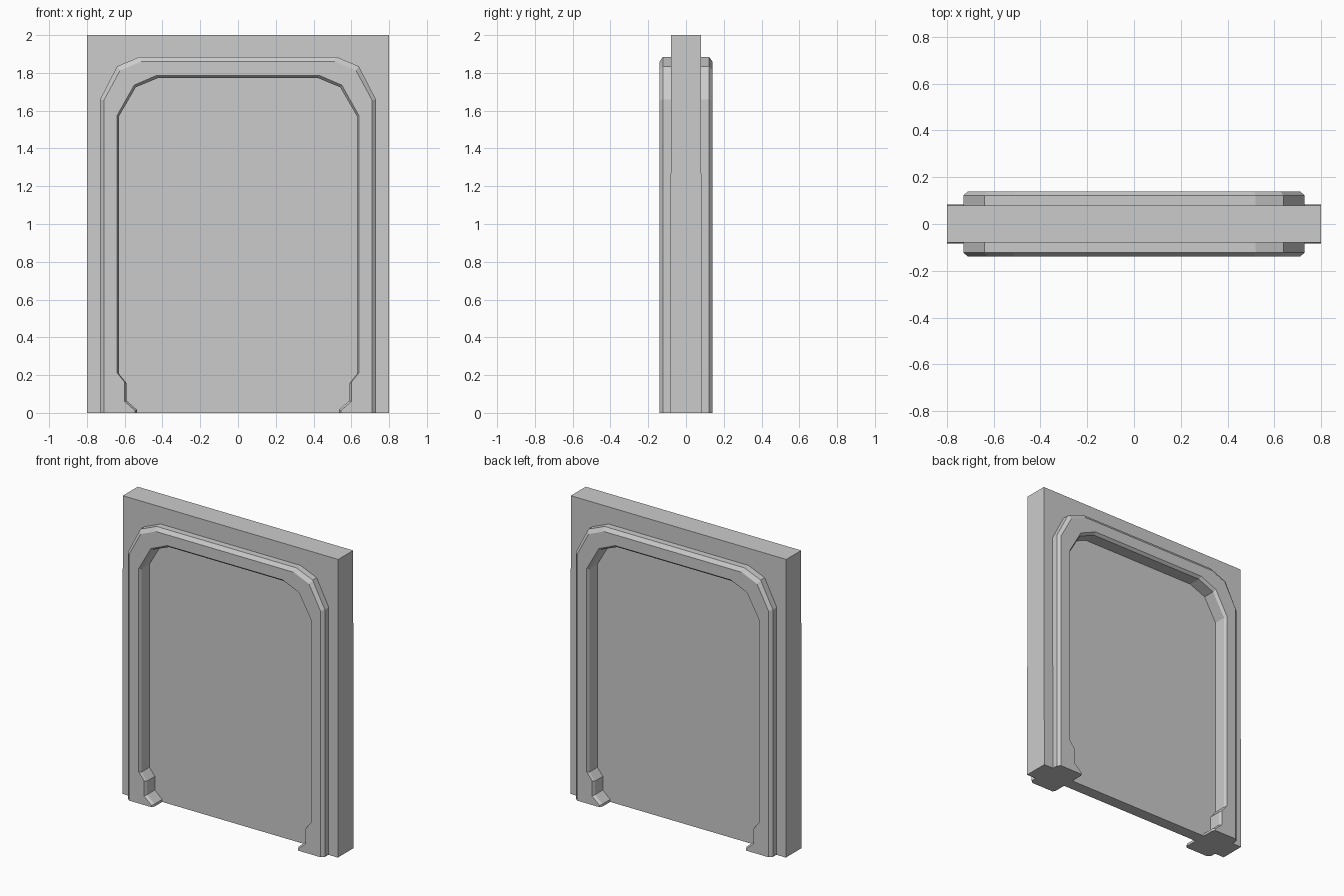
import bpy
import bmesh

cube = bpy.data.objects.get("Cube")
if cube:
    bpy.data.objects.remove(cube, do_unlink=True)

grey = bpy.data.materials.new("plain grey")
grey.use_nodes = True
COLOUR = (0.6, 0.6, 0.6, 1)
grey.diffuse_color = COLOUR
grey.node_tree.nodes["Principled BSDF"].inputs["Base Color"].default_value = COLOUR


def mirrored(half):
    """Full outline, right foot over the top to left foot."""
    return half + [(-x, z) for x, z in reversed(half)]


def finish(bm, name):
    bmesh.ops.recalc_face_normals(bm, faces=bm.faces)
    mesh = bpy.data.meshes.new(name)
    bm.to_mesh(mesh)
    bm.free()
    mesh.materials.append(grey)
    obj = bpy.data.objects.new(name, mesh)
    bpy.context.collection.objects.link(obj)
    return obj


def arch(name, outer, inner, taper=0):
    """Solid arch: outer and inner are outline rings (outline, y), front to back."""
    bm = bmesh.new()

    def rings(side):
        return [[bm.verts.new((x, y * (1 + taper * (2 - z)), z)) for x, z in line]
                for line, y in side]

    out, inn = rings(outer), rings(inner)
    for side in (out, inn):
        for a, b in zip(side, side[1:]):
            for i in range(len(a) - 1):
                bm.faces.new((a[i], a[i + 1], b[i + 1], b[i]))
    # front and back faces
    for k in (0, -1):
        bm.faces.new(out[k] + inn[k][::-1])
    # undersides of the two legs
    for end in (0, -1):
        bm.faces.new([r[end] for r in out] + [r[end] for r in reversed(inn)])
    return finish(bm, name)


# Outlines, each with its chamfered partner
outer_edge = mirrored([(.73, 0), (.73, 1.66), (.64, 1.835), (.52, 1.885)])
outer_face = mirrored([(.71, 0), (.71, 1.655), (.625, 1.812), (.512, 1.86)])
inner_face = mirrored([(.545, 0), (.545, .012), (.6, .06), (.6, .162),
                       (.64, .212), (.64, 1.575), (.55, 1.735), (.43, 1.787)])
inner_edge = mirrored([(.535, 0), (.535, .017), (.59, .065), (.59, .157),
                       (.63, .207), (.63, 1.57), (.541, 1.724), (.425, 1.772)])
wall_edge = mirrored([(.8, 0), (.8, 2)])

# Raised door surround, chamfered on both sides
FACE, EDGE = .14, .122
levels = (-FACE, -EDGE, EDGE, FACE)
arch("door_surround",
     list(zip((outer_face, outer_edge, outer_edge, outer_face), levels)),
     list(zip((inner_face, inner_edge, inner_edge, inner_face), levels)))

# Wall around the surround, slightly thicker towards the floor
arch("wall", [(wall_edge, -.079), (wall_edge, .079)],
     [(outer_edge, -.079), (outer_edge, .079)], taper=.03)

# Recessed door slab filling the opening
bm = bmesh.new()
slab = bm.faces.new([bm.verts.new((x, -.04, z)) for x, z in inner_edge])
moved = bmesh.ops.extrude_face_region(bm, geom=[slab], use_keep_orig=True)["geom"]
bmesh.ops.translate(bm, vec=(0, .08, 0),
                    verts=[v for v in moved if isinstance(v, bmesh.types.BMVert)])
finish(bm, "door_panel")
